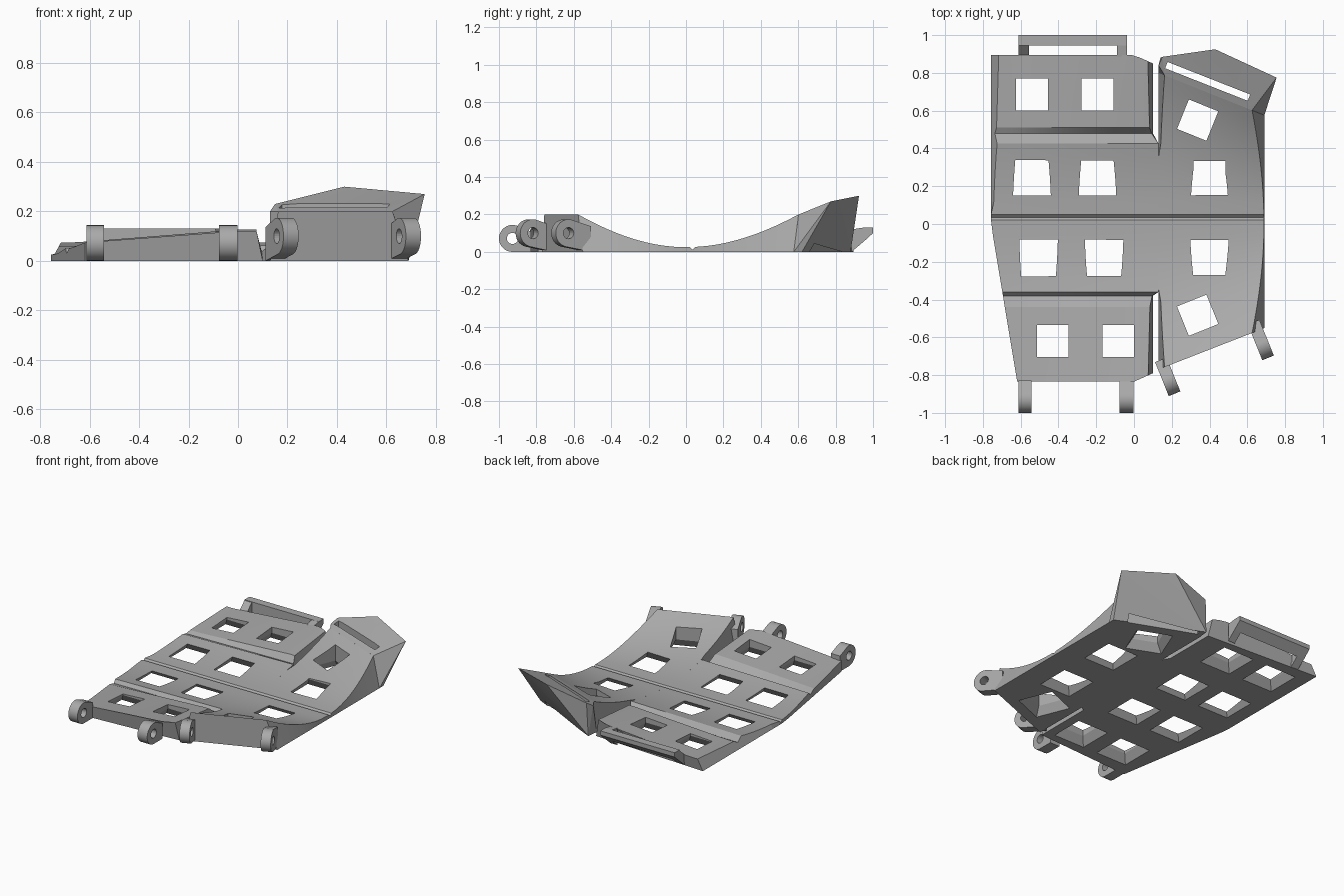
import bpy, bmesh, math
from mathutils import Matrix, Vector

cube = bpy.data.objects.get("Cube")
if cube:
    bpy.data.objects.remove(cube, do_unlink=True)

grey = bpy.data.materials.new("plain grey")
grey.use_nodes = True
GREY = (0.4, 0.4, 0.4, 1)
grey.diffuse_color = GREY
grey.node_tree.nodes["Principled BSDF"].inputs["Base Color"].default_value = GREY


def make(name, bm):
    bmesh.ops.recalc_face_normals(bm, faces=bm.faces)
    mesh = bpy.data.meshes.new(name)
    bm.to_mesh(mesh)
    bm.free()
    mesh.materials.append(grey)
    ob = bpy.data.objects.new(name, mesh)
    bpy.context.collection.objects.link(ob)
    return ob


def activate(ob):
    bpy.ops.object.select_all(action='DESELECT')
    ob.select_set(True)
    bpy.context.view_layer.objects.active = ob


def cut(ob, cutters):
    activate(ob)
    for c in cutters:
        mod = ob.modifiers.new("cut", 'BOOLEAN')
        mod.operation, mod.solver, mod.object = 'DIFFERENCE', 'EXACT', c
        bpy.ops.object.modifier_apply(modifier=mod.name)


def hull(name, points):
    bm = bmesh.new()
    for p in points:
        bm.verts.new(p)
    bmesh.ops.convex_hull(bm, input=bm.verts)
    bmesh.ops.dissolve_limit(bm, angle_limit=0.01, verts=bm.verts, edges=bm.edges)
    return make(name, bm)


def lerp(a, b, t):
    return a + (b - a) * t


# Plate height: a shallow dish, deeper on the left wing
def lobe_end(x, back):
    return 0.80 - 0.4 * (x - 0.13) if back else -0.77 + 0.39 * (x - 0.13)


def dish(x, y):
    if abs(y - 0.035) < 0.004:
        return 0.012                                    # centre crease
    rise = lerp(0.12, 0.175, min(1, max(0, (x + 0.72) / 0.85)))
    return 0.025 + rise * (y / lobe_end(max(x, 0.13), y > 0)) ** 2


def stepped(x, y):
    if y < -0.4 or y > 0.5:                             # end panels
        side = min(1, max(0, (x + 0.66) / 0.7))
        t = (abs(y) - 0.45) / 0.4
        return lerp(lerp(0.05, 0.072, t), lerp(0.085, 0.125, t), side)
    h = dish(x, y)
    return h * 0.55 if y < -0.37 or y > 0.45 else h     # groove floors


# Loft of cross-sections, each flat below and following the height above
def loft(name, rows, x_range, place, height, drafts, columns=18):
    bm = bmesh.new()
    loops = []
    for r in rows:
        xl, xr = x_range(r)
        dl, dr = drafts(r)
        left = xl + dl * height(xl, place(xl, r))
        right = xr - dr * max(0, height(xr, place(xr, r)) - 0.02)
        loop = [bm.verts.new((xl, place(xl, r), 0))]
        for i in range(columns + 1):
            x = lerp(left, right, i / columns)
            y = place(x, r)
            loop.append(bm.verts.new((x, y, height(x, y))))
        loop.append(bm.verts.new((xr, place(xr, r), 0)))
        loops.append(loop)
    for a, b in zip(loops, loops[1:]):
        for i in range(len(a)):
            j = (i + 1) % len(a)
            bm.faces.new((a[i], a[j], b[j], b[i]))
    bm.faces.new(loops[0])
    bm.faces.new(loops[-1])
    return make(name, bm)


# Left wing with two grooves and a clipped inner corner at each end
def wing_place(x, y):
    clip = 0.45 * max(0, x)
    return max(-0.835 + clip, min(0.895 - clip, y))


def wing_range(y):
    inner = 0.13 if -0.365 < y < 0.43 else 0.10
    return (-0.757 + 0.166 * max(0, -y), inner)


middle = [-0.36, -0.3, -0.24, -0.18, -0.12, -0.06, 0.02, 0.035, 0.05,
          0.12, 0.18, 0.24, 0.3, 0.36, 0.425]
wing_rows = ([-0.835, -0.78, -0.6, -0.44, -0.38] + middle
             + [0.48, 0.51, 0.66, 0.84, 0.895])
wing = loft("left_wing_plate", wing_rows, wing_range, wing_place, stepped,
            lambda y: (0.55 if y > 0.05 else 0, 0.25 if abs(y) > 0.37 and y != 0.425 else 0))


# Right lobe with slanted ends
def lobe_place(x, t):
    if abs(t) <= 0.06:
        return t
    edge = math.copysign(0.06, t)
    return lerp(edge, lobe_end(x, t > 0), (abs(t) - 0.06) / 0.94)


lobe_rows = ([-1 + 0.094 * i for i in range(11)] + [0.02, 0.035, 0.05]
             + [0.06 + 0.094 * i for i in range(1, 11)])
lobe = loft("right_lobe_plate", lobe_rows, lambda t: (0.13, 0.69), lobe_place, dish,
            lambda t: (0.16 if t < -0.46 or t > 0.52 else 0, 0.36))

# Raised flap behind the lobe
flap = hull("back_flap", [
    (0.13, 0.80, 0), (0.14, 0.88, 0), (0.69, 0.62, 0), (0.69, 0.576, 0),
    (0.13, 0.84, 0.2), (0.162, 0.787, 0.2), (0.625, 0.602, 0.2),
    (0.15, 0.885, 0.23), (0.43, 0.925, 0.30), (0.755, 0.775, 0.27)])
slot = hull("flap_slot_cutter", [
    Matrix.Rotation(math.radians(-21.5), 3, 'Z') @ Vector((x, y, z)) + Vector((0.39, 0.755, 0))
    for x in (-0.235, 0.235) for y in (-0.018, 0.018) for z in (-0.1, 0.5)])
cut(flap, [slot])


# Square windows that flare towards the underside
def window(x, y, angle=0):
    turn = Matrix.Rotation(math.radians(angle), 3, 'Z')
    points = []
    for half, z in ((0.125, -0.01), (0.084, 0.055), (0.084, 0.4)):
        points.append([turn @ Vector((sx * half, sy * half, 0)) + Vector((x, y, z))
                       for sx, sy in ((-1, -1), (1, -1), (1, 1), (-1, 1))])
    bm = bmesh.new()
    rings = [[bm.verts.new(p) for p in ring] for ring in points]
    for a, b in zip(rings, rings[1:]):
        for i in range(4):
            bm.faces.new((a[i], a[i - 1], b[i - 1], b[i]))
    bm.faces.new(rings[0])
    bm.faces.new(rings[-1])
    return make("window_cutter", bm)


wing_windows = [window(x + dx, y) for x, y in
                ((-0.54, 0.685), (-0.54, 0.25), (-0.505, -0.185), (-0.43, -0.62))
                for dx in (0, 0.347)]
lobe_windows = [window(0.4, 0.25), window(0.4, -0.185),
                window(0.337, 0.55, -22), window(0.337, -0.483, 22)]
cut(wing, wing_windows)
cut(lobe, lobe_windows)


# Hinge lugs: rounded ear with a pin hole, facing forwards
def lug(name, x, y, z, radius, width, back, angle=0):
    move = Matrix.Translation((x, y, 0)) @ Matrix.Rotation(math.radians(angle), 4, 'Z')
    outline = [(radius * math.cos(a), z + radius * math.sin(a))
               for a in (math.tau * i / 32 for i in range(32))]
    outline += [(back, 0), (back, z + radius * 0.5)]
    ob = hull(name, [move @ Vector((sx * width / 2, py, pz))
                     for sx in (-1, 1) for py, pz in outline])
    bm = bmesh.new()
    bmesh.ops.create_cone(bm, cap_ends=True, segments=24, radius1=0.03, radius2=0.03, depth=0.3,
                          matrix=move @ Matrix.Translation((0, 0, z)) @ Matrix.Rotation(math.pi / 2, 4, 'Y'))
    hole = make("pin_cutter", bm)
    cut(ob, [hole])
    bpy.data.objects.remove(hole)
    return ob


lugs = [lug("outer_wing_lug", -0.577, -0.928, 0.072, 0.072, 0.07, 0.1),
        lug("inner_wing_lug", -0.04, -0.928, 0.072, 0.072, 0.075, 0.1),
        lug("inner_lobe_lug", 0.187, -0.83, 0.1, 0.074, 0.066, 0.12, 22),
        lug("outer_lobe_lug", 0.682, -0.64, 0.1, 0.074, 0.066, 0.13, 22)]


# Back strap loop: a leaning bar on two arms
def prism(name, x0, x1, profile):
    return hull(name, [(x, y, z) for x in (x0, x1) for y, z in profile])


bar = prism("strap_bar", -0.612, -0.037, [(0.945, 0.05), (1, 0.1), (1, 0.13), (0.945, 0.13)])
arm_profile = [(0.885, 0), (0.95, 0.055), (0.95, 0.13), (0.885, 0.12)]
inner_arm = prism("inner_strap_arm", -0.09, -0.037, arm_profile)
outer_arm = prism("outer_strap_arm", -0.612, -0.555, [(0.885, 0), (0.95, 0.055), (0.95, 0.13), (0.885, 0.07)])

for cutter in wing_windows + lobe_windows + [slot]:
    bpy.data.objects.remove(cutter)

for ob in [wing, lobe, flap, bar, inner_arm, outer_arm] + lugs:
    activate(ob)
    bpy.ops.object.shade_smooth_by_angle(angle=math.radians(14))
